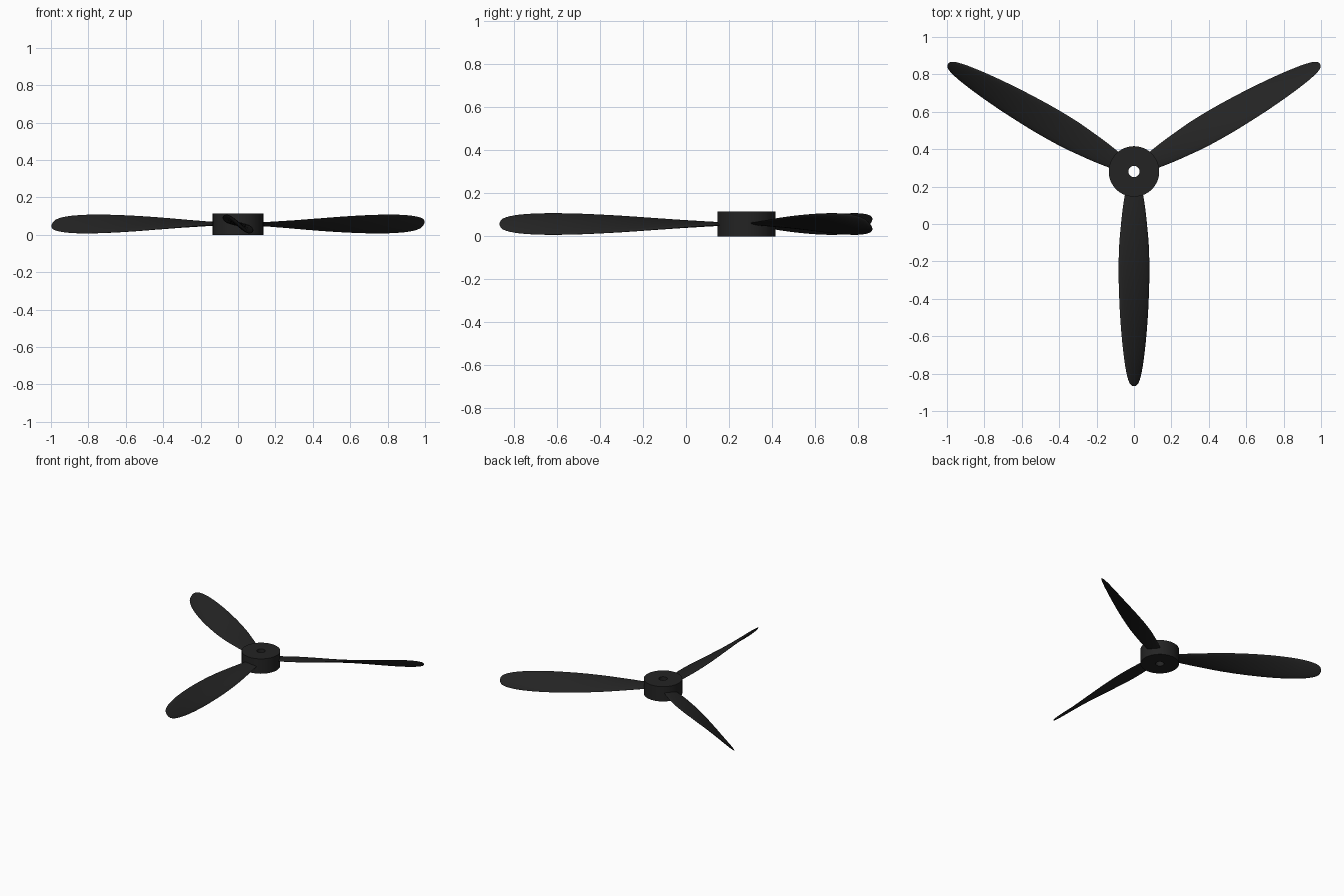
import bpy, bmesh
from math import sin, cos, pi, radians

if "Cube" in bpy.data.objects:
    bpy.data.objects.remove(bpy.data.objects["Cube"])

CY, CZ = 0.281, 0.058          # hub centre
HUB_R, HOLE_R, HUB_H = 0.135, 0.03, 0.115

mat = bpy.data.materials.new("black_plastic")
mat.diffuse_color = (0.017, 0.017, 0.017, 1)
mat.use_nodes = True
mat.node_tree.nodes["Principled BSDF"].inputs["Base Color"].default_value = mat.diffuse_color


def finish(name, bm, angle):
    bmesh.ops.recalc_face_normals(bm, faces=bm.faces)
    me = bpy.data.meshes.new(name)
    bm.to_mesh(me)
    bm.free()
    ob = bpy.data.objects.new(name, me)
    bpy.context.collection.objects.link(ob)
    me.materials.append(mat)
    bpy.ops.object.select_all(action='DESELECT')
    ob.select_set(True)
    bpy.context.view_layer.objects.active = ob
    bpy.ops.object.shade_smooth_by_angle(angle=radians(angle))
    return ob


def bridge(bm, a, b):
    n = len(a)
    for i in range(n):
        j = (i + 1) % n
        bm.faces.new((a[i], a[j], b[j], b[i]))


# Hub: cylinder with a through bore
bm = bmesh.new()
N = 64
rings = [[bm.verts.new((r * cos(2 * pi * i / N), CY + r * sin(2 * pi * i / N), z))
          for i in range(N)]
         for r, z in ((HUB_R, 0), (HUB_R, HUB_H), (HOLE_R, HUB_H), (HOLE_R, 0))]
for k in range(4):
    bridge(bm, rings[k], rings[(k + 1) % 4])
finish("hub", bm, 30)

# Blade stations: radius, half chord
stations = [(0.085, 0.040), (0.12, 0.048), (0.2, 0.061), (0.3, 0.073), (0.4, 0.083),
            (0.53, 0.089), (0.65, 0.090), (0.8, 0.087), (0.95, 0.077), (1.05, 0.063),
            (1.1, 0.050), (1.13, 0.036), (1.143, 0.022), (1.148, 0.008)]


def chord_at(r):
    # smooth interpolation between stations
    for k in range(len(stations) - 1):
        (r0, c0), (r1, c1) = stations[k], stations[k + 1]
        if r <= r1:
            p = stations[max(k - 1, 0)]
            q = stations[min(k + 2, len(stations) - 1)]
            m0 = (c1 - p[1]) / (r1 - p[0])
            m1 = (q[1] - c0) / (q[0] - r0)
            h = r1 - r0
            t = (r - r0) / h
            return ((2*t**3 - 3*t**2 + 1) * c0 + (t**3 - 2*t**2 + t) * h * m0
                    + (3*t**2 - 2*t**3) * c1 + (t**3 - t**2) * h * m1)
    return stations[-1][1]


radii = []
for (r0, _), (r1, _) in zip(stations, stations[1:]):
    n = 4 if r1 - r0 > 0.06 else 2
    radii += [r0 + (r1 - r0) * i / n for i in range(n)]
radii.append(stations[-1][0])


def blade(name, heading):
    bm = bmesh.new()
    prev, M = None, 24
    for r in radii:
        c = chord_at(r)
        half_t = min(0.011, 0.16 * c)
        tw = radians(42 * r)          # pitch grows toward the tip
        ring = []
        for i in range(M):
            a = 2 * pi * i / M
            u, w = c * cos(a), half_t * sin(a)
            s = u * cos(tw) + w * sin(tw)      # sideways (left of heading)
            z = -u * sin(tw) + w * cos(tw)
            ring.append(bm.verts.new((r * cos(heading) - s * sin(heading),
                                      CY + r * sin(heading) + s * cos(heading), CZ + z)))
        if prev:
            bridge(bm, prev, ring)
        else:
            bm.faces.new(ring)
        prev = ring
    bm.faces.new(prev)
    finish(name, bm, 50)


# Three blades around the hub
for k in range(3):
    blade(f"blade_{k + 1}", radians(-90 + 120 * k))
